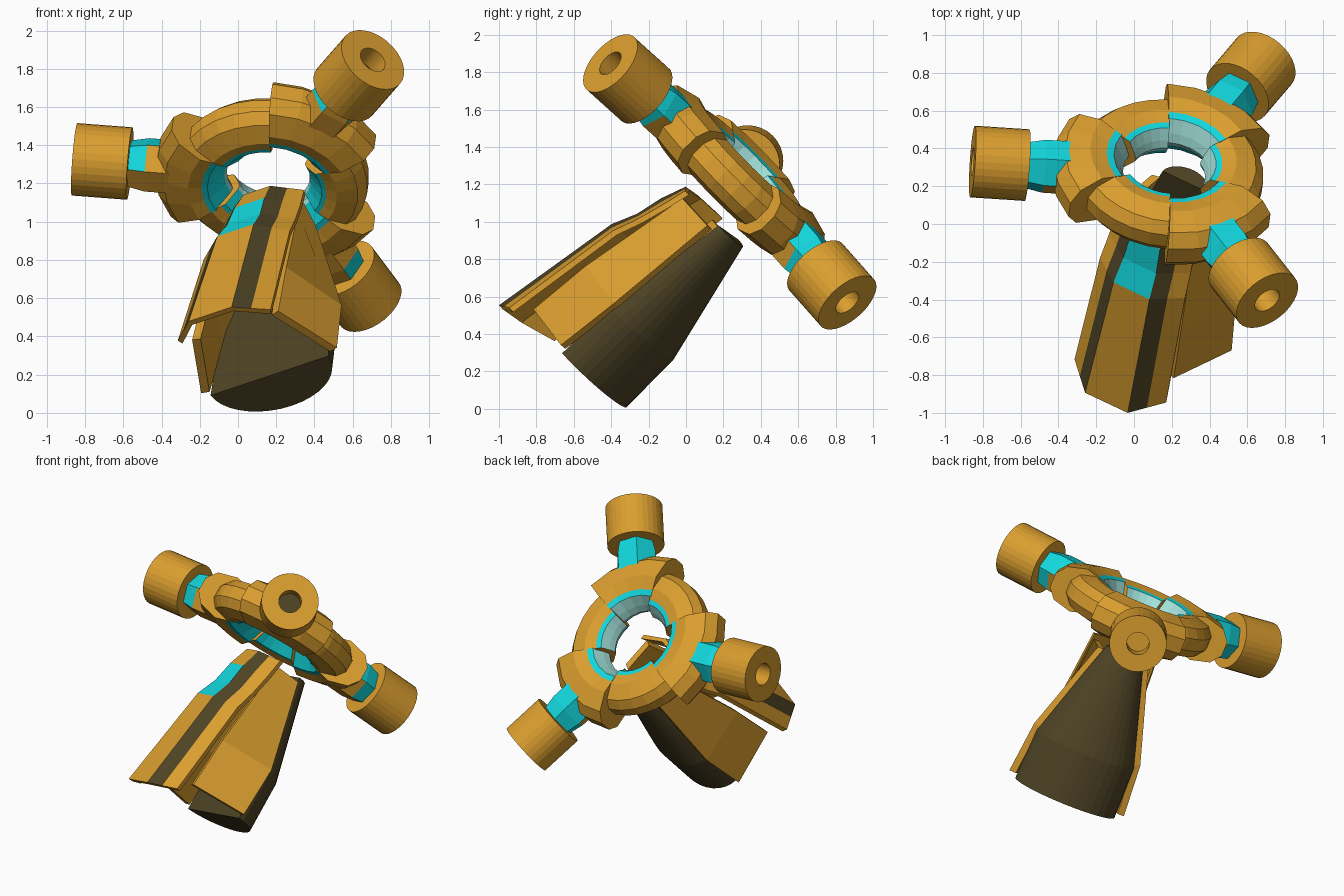
import bpy, bmesh
from math import sin, cos, pi, radians
from mathutils import Vector, Matrix

cube = bpy.data.objects.get("Cube")
if cube:
    bpy.data.objects.remove(cube, do_unlink=True)


def material(name, rgb):
    m = bpy.data.materials.new(name)
    m.use_nodes = True
    m.diffuse_color = (*rgb, 1)
    m.node_tree.nodes["Principled BSDF"].inputs["Base Color"].default_value = (*rgb, 1)
    return m


MATS = [material("gold", (0.70, 0.34, 0.028)),
        material("dark_olive", (0.075, 0.056, 0.018)),
        material("cyan", (0.006, 0.68, 0.72)),
        material("pale_teal", (0.36, 0.75, 0.70))]
GOLD, DARK, CYAN, PALE = range(4)

# Tilted working frame: first axis through one pod, third axis through the ring hole
axis_n = Vector((0.1, 0.708, 0.70)).normalized()
axis_c = Vector((0.49, 0.577, -0.653))
axis_c = (axis_c - axis_n * axis_c.dot(axis_n)).normalized()
axis_t = axis_n.cross(axis_c)
FRAME = Matrix((axis_c, axis_t, axis_n)).transposed().to_4x4()
FRAME.translation = (0.18, 0.263, 1.247)


def loft(name, sections, rule=lambda i, j: GOLD, spin=0, cap=GOLD):
    """Skin closed cross-sections; rule gives the colour of strip i, column j."""
    bm = bmesh.new()
    rows = [[bm.verts.new(p) for p in s] for s in sections]
    k = len(rows[0])
    for i in range(len(rows) - 1):
        for j in range(k):
            a, b = rows[i], rows[i + 1]
            f = bm.faces.new((a[j], a[(j + 1) % k], b[(j + 1) % k], b[j]))
            f.material_index = rule(i, j)
    bm.faces.new(rows[0][::-1])
    bm.faces.new(rows[-1]).material_index = cap
    bmesh.ops.recalc_face_normals(bm, faces=bm.faces)
    bm.transform(FRAME @ Matrix.Rotation(spin, 4, 'Z'))
    me = bpy.data.meshes.new(name)
    bm.to_mesh(me)
    bm.free()
    for m in MATS:
        me.materials.append(m)
    ob = bpy.data.objects.new(name, me)
    bpy.context.collection.objects.link(ob)
    return ob


# Ring: three raised and three recessed segments with a coloured liner
PROFILE = [(0.615, 0.05, GOLD), (0.56, 0.12, GOLD), (0.43, 0.155, GOLD),
           (0.34, 0.13, CYAN), (0.30, 0.12, PALE), (0.26, 0.05, PALE),
           (0.24, 0, PALE), (0.25, -0.03, CYAN), (0.33, -0.13, CYAN),
           (0.36, -0.135, GOLD), (0.43, -0.155, GOLD), (0.56, -0.12, GOLD),
           (0.615, -0.05, GOLD)]


def ring_segment(name, middle, half, rs, ds, steps):
    sections = []
    for i in range(steps + 1):
        a = radians(-half + 2 * half * i / steps)
        sections.append([(r * rs * cos(a), r * rs * sin(a), d * ds) for r, d, _ in PROFILE])
    loft(name, sections, lambda i, j: PROFILE[j][2], middle)


def disc(x, r, sides, phase=0.0):
    return [(x, r * cos(phase + 2 * pi * j / sides), r * sin(phase + 2 * pi * j / sides))
            for j in range(sides)]


for k, tag in enumerate(("rear", "side", "upper")):
    spin = k * 2 * pi / 3
    ring_segment("raised_segment_" + tag, spin, 31, 1, 1, 4)
    ring_segment("recessed_segment_" + tag, spin + pi / 3, 30, 0.82, 0.85, 5)
    # Spoke: cyan except on the underside
    loft("spoke_" + tag, [disc(0.52, 0.145, 6), disc(0.66, 0.145, 6), disc(0.78, 0.12, 6)],
         lambda i, j: GOLD if j == 4 or (i == 0 and j in (3, 5)) else CYAN, spin)
    # Pod with a blind hole in its outer end
    pod = [(0.75, 0.19), (1.04, 0.19), (1.04, 0.075), (0.92, 0.075)]
    loft("pod_" + tag, [disc(x, r, 32) for x, r in pod],
         spin=spin, cap=DARK if tag == "upper" else GOLD)

# Dark half-round body, tapering towards the ring
body = []
for n, c, depth, half in ((-1.29, 0.23, 0.24, 0.355), (-0.93, 0.23, 0.235, 0.35),
                          (-0.23, 0.22, 0.10, 0.13)):
    body.append([(c + depth * sin(pi * j / 18), half * cos(pi * j / 18), n)
                 for j in range(19)])
loft("half_round_body", body, lambda i, j: DARK, cap=DARK).data.polygons[-2].material_index = DARK

# Folded front cover with two dark stripes and a cyan patch
# Stations: height, middle panel offset and half width, edge offset and half width
cover = []
for n, cm, wm, ce, we in ((-1.40, -0.38, 0.13, -0.24, 0.28),
                          (-0.66, -0.26, 0.11, -0.14, 0.26),
                          (-0.52, -0.20, 0.10, -0.09, 0.25),
                          (-0.37, -0.17, 0.09, -0.05, 0.24),
                          (-0.23, -0.12, 0.08, -0.02, 0.23)):
    slant = 0.05 if n < -1 else 0
    half = [(cm, wm, n), ((cm + ce) / 2, (wm + we) / 2, n + slant / 2), (ce, we, n + slant)]
    outer = [(c, -s, z) for c, s, z in half[::-1]] + half
    inner = [(c + 0.03, s * 0.96, z) for c, s, z in outer[::-1]]
    cover.append(outer + inner)


def cover_colour(i, j):
    if j in (1, 3):
        return DARK
    return CYAN if j == 2 and i in (1, 2) else GOLD


loft("front_cover", cover, cover_colour)

# Side plates, mirrored
for side, tag in ((1, "right"), (-1, "left")):
    plate = []
    for n, ci, si, co, so in ((-1.26, -0.14, 0.26, 0.22, 0.41),
                              (-0.90, -0.11, 0.25, 0.25, 0.38),
                              (-0.27, -0.01, 0.21, 0.20, 0.18)):
        plate.append([(ci, si * side, n), (co, so * side, n),
                      (co + 0.01, (so - 0.045) * side, n),
                      (ci + 0.01, (si - 0.045) * side, n)])
    loft("side_plate_" + tag, plate)
